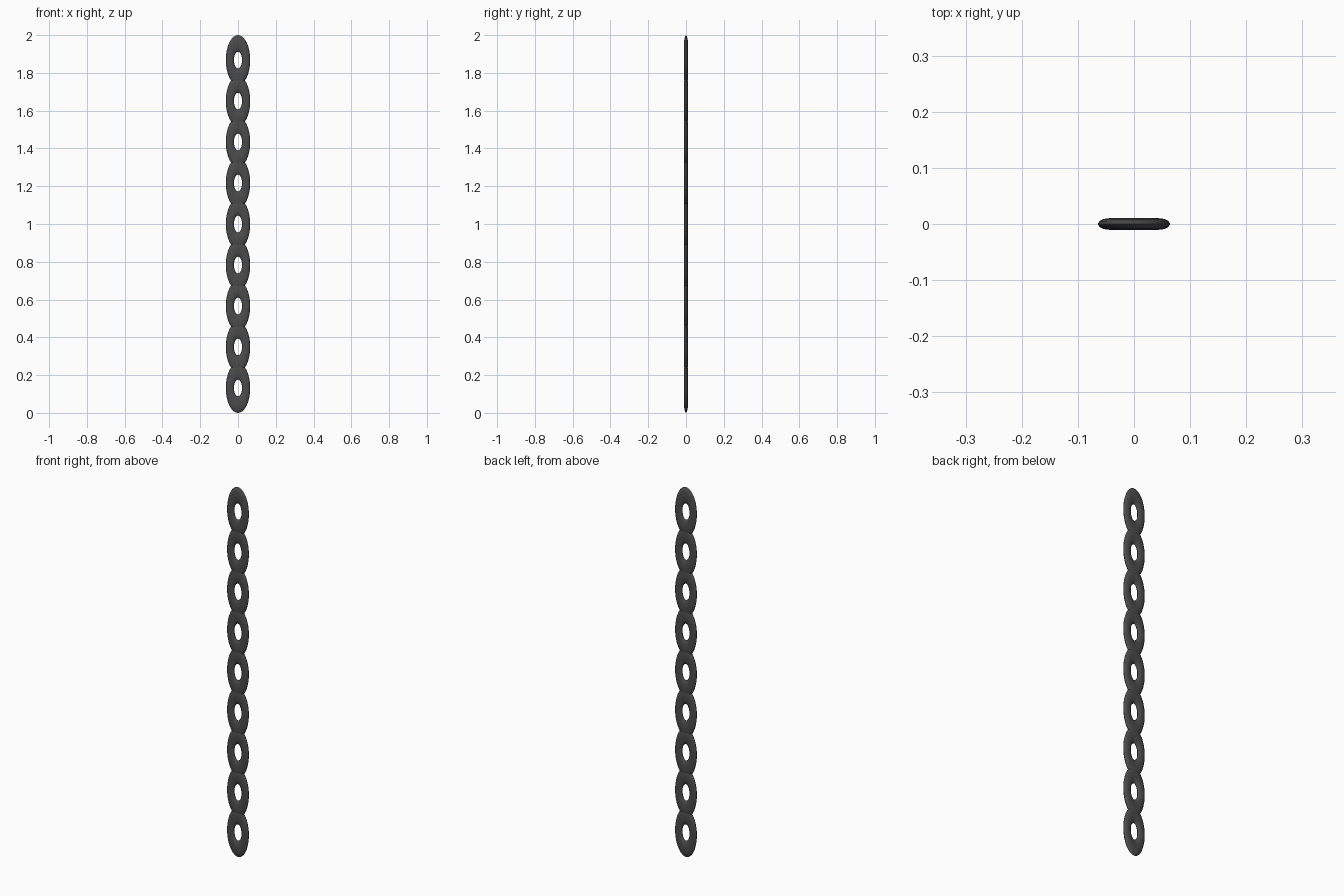
import bpy, math

if "Cube" in bpy.data.objects:
    bpy.data.objects.remove(bpy.data.objects["Cube"])

LINKS = 9
HALF_H, HALF_W, HALF_T = 0.132, 0.0645, 0.0105
STEP = (2 - 2 * HALF_H) / (LINKS - 1)

iron = bpy.data.materials.new("dark_iron")
iron.diffuse_color = (0.07, 0.07, 0.07, 1)
iron.use_nodes = True
iron.node_tree.nodes["Principled BSDF"].inputs["Base Color"].default_value = iron.diffuse_color


def chain_link(index):
    # flattened oval ring standing in the x-z plane
    bpy.ops.mesh.primitive_torus_add(
        major_segments=48, minor_segments=12, major_radius=1, minor_radius=0.5,
        rotation=(math.pi / 2, 0, 0))
    link = bpy.context.object
    link.name = f"chain_link_{index + 1}"
    link.scale = (HALF_W / 1.5, HALF_H / 1.5, HALF_T / 0.5)
    link.location.z = HALF_H + index * STEP
    bpy.ops.object.transform_apply(location=False, rotation=True, scale=True)
    bpy.ops.object.shade_smooth_by_angle(angle=math.radians(40))
    link.data.materials.append(iron)


# row of overlapping links, bottom to top
for i in range(LINKS):
    chain_link(i)
